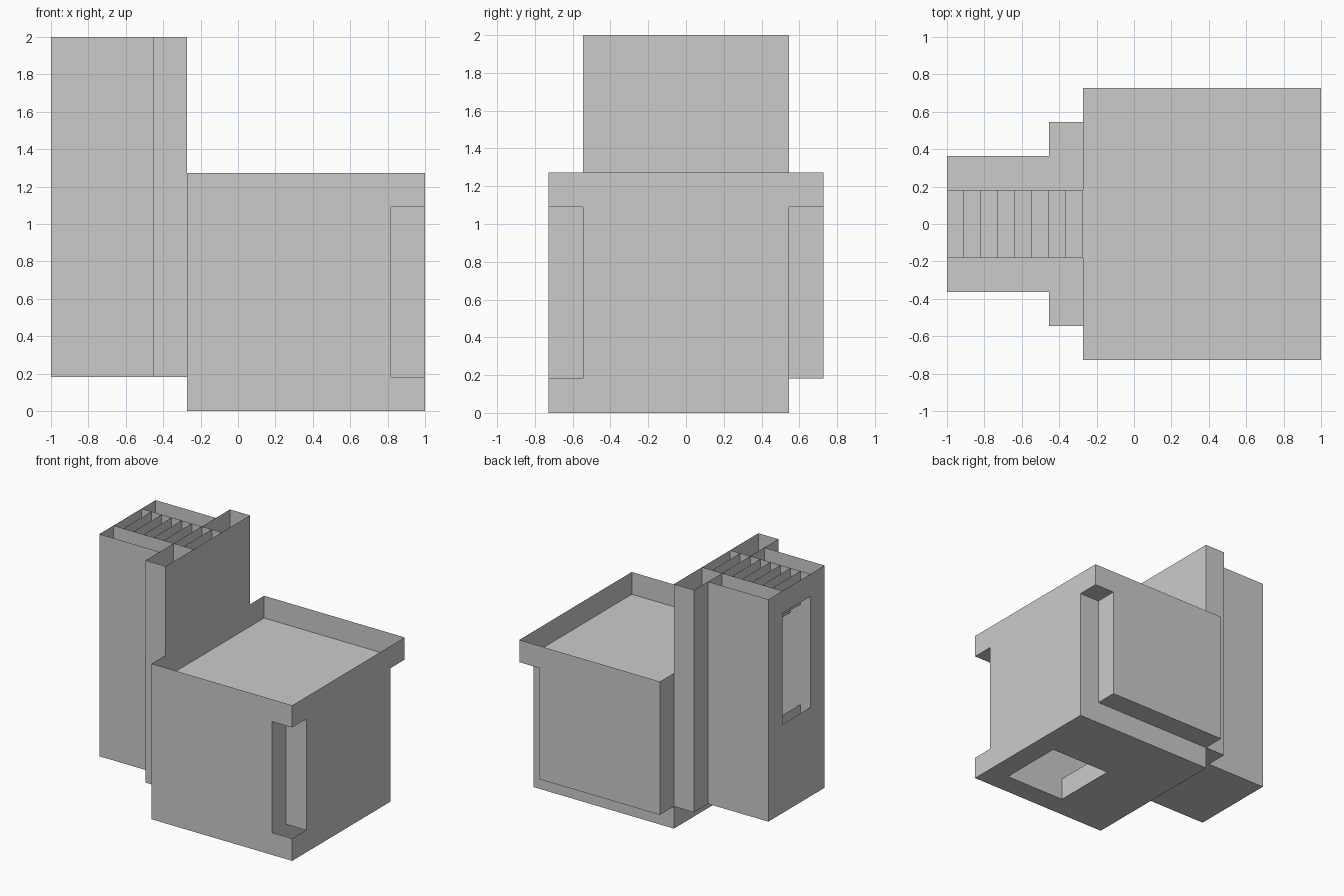
import bpy, bmesh

if "Cube" in bpy.data.objects:
    bpy.data.objects.remove(bpy.data.objects["Cube"])

U = 2 / 11  # one block unit; x runs 0..11, y runs -4..4, z runs 0..11


def open_boxes(name, boxes):
    """Make one object from boxes (x0, x1, y0, y1, z0, z1) that are open on top."""
    bm = bmesh.new()
    for x0, x1, y0, y1, z0, z1 in boxes:
        verts = bmesh.ops.create_cube(bm, size=1)["verts"]
        for v in verts:
            v.co.x = (x1 if v.co.x > 0 else x0) * U - 1
            v.co.y = (y1 if v.co.y > 0 else y0) * U
            v.co.z = (z1 if v.co.z > 0 else z0) * U
        lid = [f for f in {f for v in verts for f in v.link_faces}
               if all(abs(v.co.z - z1 * U) < 1e-6 for v in f.verts)]
        bmesh.ops.delete(bm, geom=lid, context='FACES_ONLY')
    mesh = bpy.data.meshes.new(name)
    bm.to_mesh(mesh)
    bm.free()
    obj = bpy.data.objects.new(name, mesh)
    bpy.context.collection.objects.link(obj)
    return obj


# Base slab around the square outlet hole
open_boxes("base_slab", [
    (4, 7, -4, 3, 0, 1),
    (10, 11, -4, 3, 0, 1),
    (7, 10, -4, -3, 0, 1),
    (7, 10, 0, 3, 0, 1),
])

# Chamber walls, leaving notches at the two right-hand corners
open_boxes("front_wall", [(4, 10, -4, -3, 1, 6)])
open_boxes("back_wall", [(4, 10, 3, 4, 1, 6)])
open_boxes("right_wall", [(10, 11, -3, 3, 1, 6)])

# Shallow open tray on top of the chamber
open_boxes("top_tray", [(4, 11, -4, 4, 6, 7)])

# Tower cheeks and wider flanges on both sides of the chute
for name, s in (("front", -1), ("back", 1)):
    cheek = sorted((s, 2 * s))
    flange = sorted((s, 3 * s))
    open_boxes(name + "_cheek", [(0, 3, *cheek, 1, 11)])
    open_boxes(name + "_flange", [(3, 4, *flange, 1, 11)])

# Stepped chute falling from the left opening into the chamber
steps = [(k / 2, k / 2 + 0.5) for k in range(8)]
open_boxes("chute_floor", [(a, b, -1, 1, 1, 5 - a) for a, b in steps])
open_boxes("chute_ceiling", [(a, b, -1, 1, 10 - a, 11) for a, b in steps])
